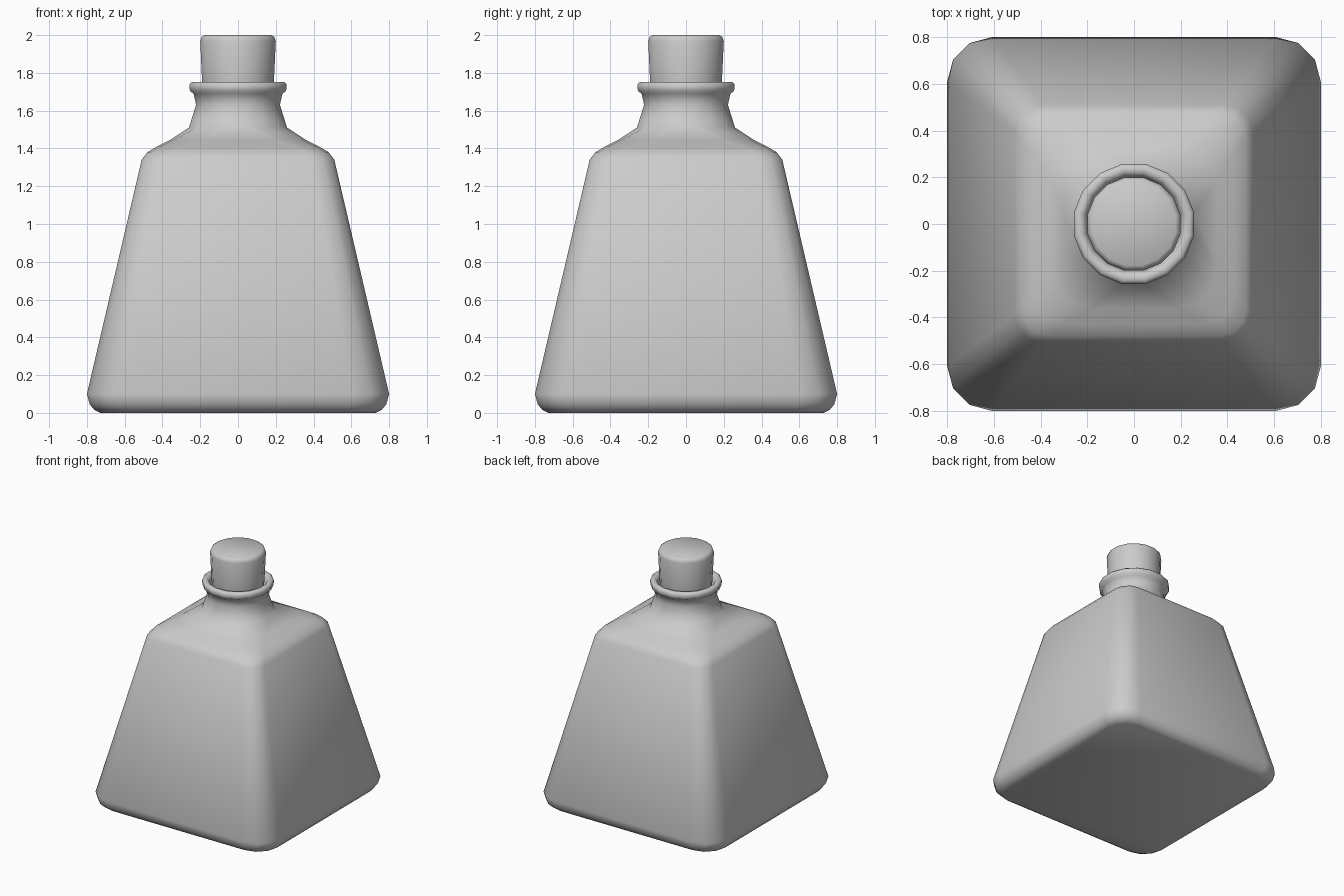
import bpy, bmesh
from math import sin, cos, radians

if "Cube" in bpy.data.objects:
    bpy.data.objects.remove(bpy.data.objects["Cube"])


def ring_points(half, corner):
    """16-point cross-section: rounded square, or a circle if corner is None."""
    pts = []
    for q in range(4):
        for i in range(4):
            if corner is None:
                a = radians(11.25 + 22.5 * i)
                r = half / cos(radians(11.25))
                x, y = r * cos(a), r * sin(a)
            else:
                a = radians(30 * i)
                x = half - corner + corner * cos(a)
                y = half - corner + corner * sin(a)
            for _ in range(q):
                x, y = -y, x
            pts.append((x, y))
    return pts


def loft(name, levels):
    """Skin a stack of (z, half width, corner radius) sections."""
    bm = bmesh.new()
    rings = [[bm.verts.new((x, y, z)) for x, y in ring_points(h, c)]
             for z, h, c in levels]
    for a, b in zip(rings, rings[1:]):
        for i in range(16):
            j = (i + 1) % 16
            bm.faces.new((a[i], a[j], b[j], b[i]))
    bm.faces.new(rings[0][::-1])
    bm.faces.new(rings[-1])
    for f in bm.faces:
        f.smooth = True
    mesh = bpy.data.meshes.new(name)
    bm.to_mesh(mesh)
    bm.free()
    obj = bpy.data.objects.new(name, mesh)
    bpy.context.collection.objects.link(obj)
    return obj


# Square tapered bottle flowing into a round neck with a rolled lip
loft("bottle", [
    (0.0, 0.73, 0.15),
    (0.015, 0.76, 0.17),
    (0.045, 0.785, 0.18),
    (0.10, 0.80, 0.19),
    (1.34, 0.51, 0.12),
    (1.38, 0.48, 0.12),
    (1.41, 0.43, 0.13),
    (1.445, 0.36, 0.17),
    (1.51, 0.26, None),
    (1.63, 0.222, None),
    (1.69, 0.235, None),
    (1.705, 0.255, None),
    (1.74, 0.257, None),
    (1.753, 0.242, None),
    (1.75, 0.218, None),
    (1.73, 0.203, None),
    (1.66, 0.19, None),
])

# Tapered stopper
loft("stopper", [
    (1.64, 0.182, None),
    (1.75, 0.19, None),
    (1.968, 0.20, None),
    (1.99, 0.193, None),
    (2.0, 0.178, None),
])
